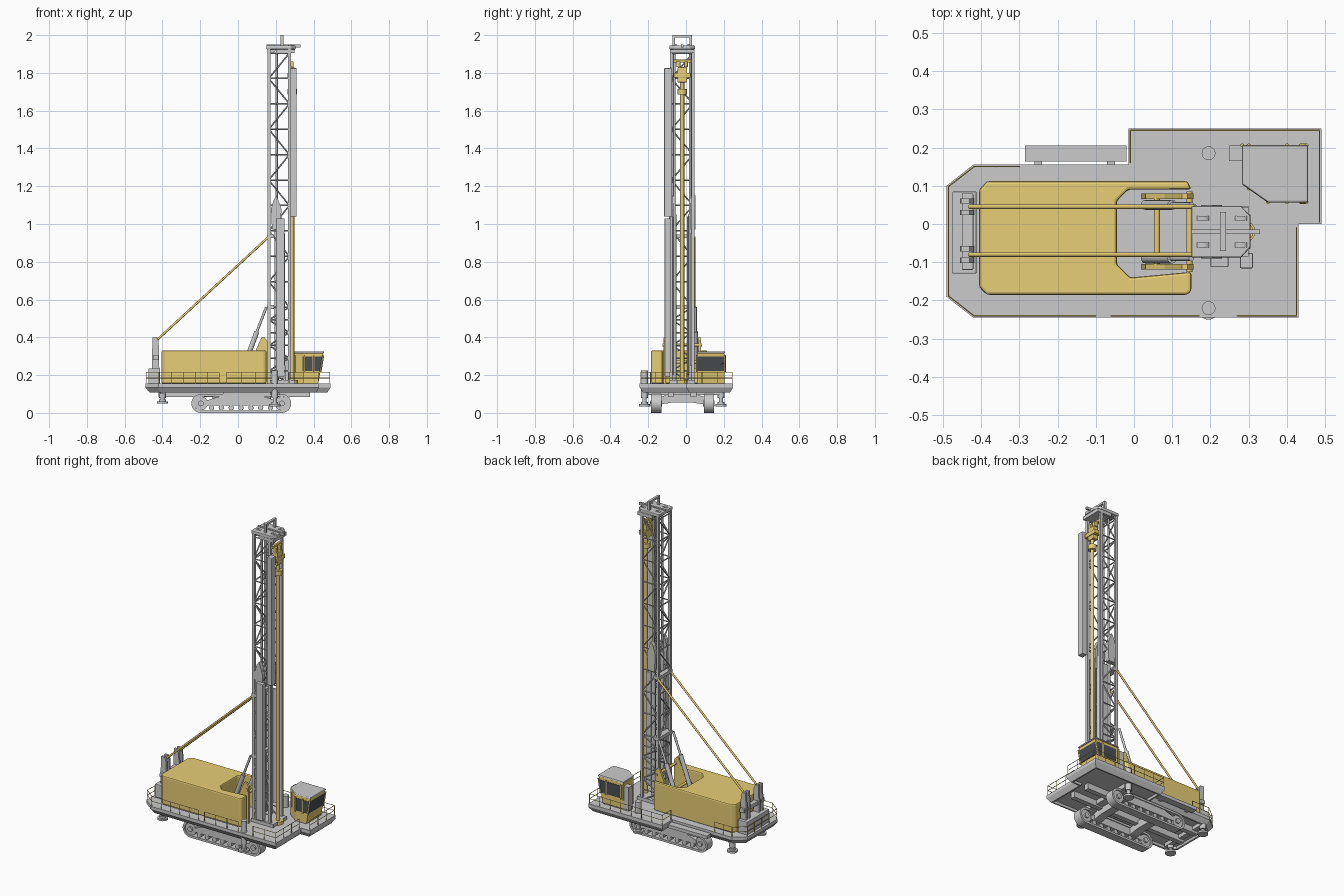
import bpy, bmesh, math
from mathutils import Vector, Matrix

if "Cube" in bpy.data.objects:
    bpy.data.objects.remove(bpy.data.objects["Cube"])

def material(name, col):
    m = bpy.data.materials.new(name)
    m.diffuse_color = col
    m.use_nodes = True
    m.node_tree.nodes["Principled BSDF"].inputs["Base Color"].default_value = m.diffuse_color
    return m

YEL = material("yellow_paint", (0.80, 0.62, 0.18, 1))
DARK = material("dark_glass", (0.07, 0.08, 0.09, 1))
CY = -0.02  # centre line of mast and crawler

def finish(bm, name, mat=None, bevel=0, smooth=False):
    bmesh.ops.recalc_face_normals(bm, faces=bm.faces)
    me = bpy.data.meshes.new(name)
    bm.to_mesh(me)
    bm.free()
    ob = bpy.data.objects.new(name, me)
    bpy.context.collection.objects.link(ob)
    if mat:
        me.materials.append(mat)
    if bevel:
        b = ob.modifiers.new("bevel", 'BEVEL')
        b.width, b.segments, b.limit_method = bevel, 2, 'ANGLE'
    if smooth:
        bpy.ops.object.select_all(action='DESELECT')
        ob.select_set(True)
        bpy.context.view_layer.objects.active = ob
        bpy.ops.object.shade_smooth_by_angle(angle=math.radians(40))
    return ob

def boxes(name, specs, mat=None, bevel=0):
    """specs: (x0, x1, y0, y1, z0, z1)"""
    bm = bmesh.new()
    for x0, x1, y0, y1, z0, z1 in specs:
        m = Matrix.Translation(((x0+x1)/2, (y0+y1)/2, (z0+z1)/2)) @ Matrix.Diagonal((x1-x0, y1-y0, z1-z0, 1))
        bmesh.ops.create_cube(bm, size=1, matrix=m)
    return finish(bm, name, mat, bevel)

def rods(name, segs, r, mat=None, n=8):
    """segs: (start, end[, radius])"""
    bm = bmesh.new()
    for s in segs:
        a, b = Vector(s[0]), Vector(s[1])
        rr = s[2] if len(s) > 2 else r
        rot = (b-a).to_track_quat('Z', 'Y').to_matrix().to_4x4()
        bmesh.ops.create_cone(bm, cap_ends=True, segments=n, radius1=rr, radius2=rr, depth=(b-a).length,
                              matrix=Matrix.Translation((a+b)/2) @ rot)
    return finish(bm, name, mat, smooth=n > 6)

def loft(name, rings, mat=None, bevel=0, smooth=False):
    bm = bmesh.new()
    vs = [[bm.verts.new(p) for p in ring] for ring in rings]
    n = len(vs[0])
    for a, b in zip(vs, vs[1:]):
        for i in range(n):
            bm.faces.new((a[i], a[(i+1) % n], b[(i+1) % n], b[i]))
    bm.faces.new(vs[0])
    bm.faces.new(vs[-1])
    return finish(bm, name, mat, bevel, smooth)

def prism(name, pts, z0, z1, mat=None, bevel=0):
    return loft(name, [[(x, y, z) for x, y in pts] for z in (z0, z1)], mat, bevel)

def side_prism(name, pts, y0, y1, mat=None, bevel=0):
    return loft(name, [[(x, y, z) for x, z in pts] for y in (y0, y1)], mat, bevel)

# Deck: vertical rim, tapered skirt and recessed underside
deck = [(-.49, -.19), (-.42, -.245), (.43, -.245), (.43, 0), (.49, 0), (.49, .25), (-.015, .25), (-.015, .155),
        (-.42, .155), (-.49, .10)]
bm = bmesh.new()
top = bm.faces.new([bm.verts.new((x, y, .155)) for x, y in deck])
low = [f for f in bmesh.ops.extrude_face_region(bm, geom=[top])['geom'] if isinstance(f, bmesh.types.BMFace)][0]
bmesh.ops.translate(bm, verts=low.verts, vec=(0, 0, -.02))
bm.faces.ensure_lookup_table()
if not any(f is not low and len(f.verts) == len(deck) for f in bm.faces):
    bm.faces.new([v for v in bm.verts if v.co.z > .15])
bmesh.ops.recalc_face_normals(bm, faces=bm.faces)
bmesh.ops.inset_region(bm, faces=[low], thickness=.025, depth=.028)
bmesh.ops.inset_region(bm, faces=[low], thickness=.012, depth=0)
bmesh.ops.inset_region(bm, faces=[low], thickness=.002, depth=-.015)
finish(bm, "deck")
boxes("side_walkway", [(-.285, -.02, .163, .205, .125, .145), (-.26, -.24, .14, .17, .125, .14),
                       (-.07, -.05, .14, .17, .125, .14)])

# Under-frame beams and crawler axles
boxes("under_frame", [(-.42, .38, -.095, -.065, .085, .13), (-.42, .38, .025, .055, .085, .13),
                      (-.41, -.38, -.19, .13, .10, .13), (.17, .22, -.20, .18, .095, .13)])
for i, x in enumerate((-.11, .15)):
    loft("axle_%d" % i, [[(x-.025, y, z), (x+.025, y, z), (x+.025, y, z+h), (x-.025, y, z+h)]
         for y, z, h in ((CY-.15, .04, .035), (CY-.05, .055, .05), (CY+.05, .055, .05), (CY+.15, .04, .035))])

# Crawlers: belt ring, wheels, rollers and side frame
def stadium(r):
    return [(cx + r*math.cos(math.radians(t)), .05 + r*math.sin(math.radians(t)))
            for cx, t0 in ((.232, -90), (-.197, 90)) for t in range(t0, t0+181, 15)]

for side, yc in (("front", -.158), ("back", .121)):
    bm = bmesh.new()
    rings = [[bm.verts.new((x, y, z)) for x, z in stadium(r)]
             for r, y in ((.05, yc-.027), (.05, yc+.027), (.037, yc+.027), (.037, yc-.027))]
    n = len(rings[0])
    for k in range(4):
        a, b = rings[k], rings[(k+1) % 4]
        for i in range(n):
            bm.faces.new((a[i], a[(i+1) % n], b[(i+1) % n], b[i]))
    finish(bm, side + "_track_belt", smooth=True)
    rods(side + "_track_wheels", [((x, yc-h, z), (x, yc+h, z), r) for x, z, r, h in
         [(-.197, .05, .037, .02), (.232, .05, .037, .02), (-.197, .05, .015, .03), (.232, .05, .015, .03)] +
         [(-.14+.052*i, .027, .014, .02) for i in range(7)]], .03, n=20)
    side_prism(side + "_track_frame", [(-.17, .04), (.2, .04), (.2, .065), (.14, .086), (-.1, .086), (-.17, .065)],
               yc-.023, yc+.023)
    boxes(side + "_track_guard", [(-.08, .17, yc-.02, yc+.02, .098, .107)])

# Levelling jacks
for name, x, y, ztop, zp in (("front_jack", .195, -.22, .225, .035), ("back_jack", .195, .185, .225, .035),
                             ("rear_jack_a", -.40, -.16, .15, .05), ("rear_jack_b", -.40, .12, .15, .05)):
    rods(name, [((x, y, .08), (x, y, ztop), .018), ((x, y, zp+.01), (x, y, .1), .011),
                ((x, y, zp), (x, y, zp+.011), .03), ((x, y, zp+.011), (x, y, zp+.022), .018)], .02, n=20)

# Machinery house with a recess for the mast foot
prism("machinery_house", [(-.405, -.165), (-.385, -.185), (.14, -.185), (.15, -.175), (.15, -.125), (-.01, -.14),
      (-.045, -.105), (-.045, .06), (-.015, .09), (.15, .09), (.14, .112), (-.385, .112), (-.405, .09)],
      .155, .33, YEL, .008)

# Operator cab
def cab_ring(z, grow=0, xmin=.283):
    s = .028 * (.32 - z) / .165  # windscreen leans outwards to the top
    g = grow
    return [(xmin, .205+g, z), (.453-s+g, .205+g, z), (.453-s+g, .058-g, z), (.35, .058-g, z), (xmin, .105-g, z)]

loft("cab_body", [cab_ring(.155), cab_ring(.316)], YEL, .004)
loft("cab_windows", [cab_ring(.222, .002, .30), cab_ring(.298, .002, .30)], DARK)
pillars = list(zip(cab_ring(.215, .001)[:4], cab_ring(.305, .001)[:4]))
pillars += [((x, y, .215), (x, y, .305)) for x in (.30, .40) for y in (.057 if x > .35 else .093, .206)]
rods("cab_pillars", pillars, .005, YEL, 6)
rods("window_grille", [((.438+.0002*i, .06, .23+.011*i), (.438+.0017*i+.002, .203, .23+.011*i)) for i in range(6)],
     .001, None, 4)
loft("cab_roof", [cab_ring(.316, .003), cab_ring(.326, 0)], None, .003)
boxes("cab_rear_cabinet", [(.248, .285, .165, .205, .155, .30)])

# Mast lattice: four chords, braced sides and back
X0, X1, Y0, Y1, ZB, ZT = .163, .272, -.078, .037, .155, 1.93
boxes("mast_chords", [(x-.008, x+.008, y-.007, y+.007, ZB, ZT) for x in (X0, X1) for y in (Y0, Y1)])
levels = [ZB+.0675*i for i in range(7)]
while levels[-1] < 1.85:
    levels.append(levels[-1] + .1345)
segs = []
for i, z in enumerate(levels):
    for y in (Y0, Y1):
        segs.append(((X0, y, z), (X1, y, z)))
    segs.append(((X0, Y0, z), (X0, Y1, z)))
    if i + 1 < len(levels):
        zn = levels[i+1]
        a, b = (X0, X1) if i % 2 else (X1, X0)
        c, d = (Y0, Y1) if i % 2 else (Y1, Y0)
        segs += [((a, y, z), (b, y, zn)) for y in (Y0, Y1)]
        segs.append(((X0, c, z), (X0, d, zn)))
rods("mast_braces", segs, .004, None, 6)
boxes("mast_collars", [(.153, .19, Y0-.008, Y1+.008, z, z+.02) for z in (.55, .925)] +
      [(.15, .30, Y0-.01, Y1+.01, .155, .175)])

# Crown with sheaves and lifting frame
prism("crown_plate", [(.15, -.088), (.28, -.088), (.305, -.06), (.305, .02), (.28, .047), (.15, .047)],
      1.925, 1.945, None, .004)
boxes("crown_frame", [(.225, .24, y-.006, y+.006, 1.94, 2.0) for y in (-.065, .025)] +
      [(.225, .24, -.071, .031, 1.988, 2.0), (.15, .33, CY-.006, CY+.006, 1.935, 1.95), (.20, .30, -.085, .045, 1.905, 1.925)])
rods("crown_sheaves", [((x, y-.006, 1.93), (x, y+.006, 1.93), .022) for x in (.18, .28) for y in (-.055, .015)], .02, n=20)

# Drill pipe, rotary head and its carriage
rods("drill_pipe", [((.287, CY, .14), (.287, CY, 1.78)), ((.287, CY, 1.685), (.287, CY, 1.715), .025),
                    ((.287, CY, .155), (.287, CY, .175), .03)], .011, YEL, 16)
boxes("rotary_head", [(.262, .305, -.065, .025, 1.775, 1.80), (.265, .30, -.045, .005, 1.75, 1.83),
      (.268, .295, -.05, -.03, 1.83, 1.86), (.268, .295, -.01, .01, 1.83, 1.86), (.265, .28, -.068, .028, 1.855, 1.87)],
      YEL, .003)

# Feed cylinders and pipe rack inside the mast
rods("feed_cylinders", [((.205, y, .17), (.205, y, 1.05)) for y in (-.062, .022)] +
     [((.205, y, 1.05), (.205, y, 1.9), .006) for y in (-.062, .022)], .011, None, 12)
for i, y in enumerate((-.077, .037)):
    side_prism("mast_bracket_%d" % i, [(.18, .97), (.225, .97), (.23, 1.08), (.205, 1.15), (.19, 1.13), (.175, 1.08)],
               y-.013, y+.013)
boxes("pipe_rack", [(.20, .247, -.113, -.085, .19, 1.03), (.215, .25, .02, .034, .25, .95)], None, .003)
boxes("hose_tray", [(.277, .311, -.116, -.076, 1.04, 1.825)], None, .003)
rods("feed_hoses", [((.225, y, .2), (.225, y, 1.04)) for y in (-.07, .01)], .005, None, 8)

# Mast stays, rear support and raising cylinders
STAYS = (.045, -.08)
rods("mast_stays", [((-.43, y, .385), (.16, y, .93)) for y in STAYS], .006, YEL, 10)
for i, y in enumerate(STAYS):
    side_prism("rear_post_%d" % i, [(-.455, .155), (-.415, .155), (-.42, .38), (-.43, .40), (-.452, .40), (-.455, .31)],
               y-.022, y-.008)
    side_prism("rear_post_outer_%d" % i, [(-.455, .155), (-.415, .155), (-.42, .38), (-.43, .40), (-.452, .40), (-.455, .31)],
               y+.008, y+.022)
boxes("rear_cabinet", [(-.475, -.412, -.13, .085, .155, .235), (-.45, -.42, -.12, .08, .28, .305)], None, .003)
rods("raising_cylinders", [((.03, y, .24), (.10, y, .43), .013) for y in (.05, -.09)] +
     [((.10, y, .43), (.15, y, .56), .007) for y in (.05, -.09)], .01, None, 12)
for i, y in enumerate((.073, -.112)):
    side_prism("mast_pivot_%d" % i, [(.02, .155), (.155, .155), (.155, .38), (.14, .40), (.125, .40), (.08, .30), (.03, .25)],
               y-.007, y+.007, YEL)
rods("mast_pivot_pin", [((.145, -.125, .36), (.145, .085, .36)), ((.06, -.115, .27), (.06, .075, .27))], .008, YEL, 12)

# Hand rails along the deck edges
def rail(path):
    out = []
    for (ax, ay), (bx, by) in zip(path, path[1:]):
        out += [((ax, ay, z), (bx, by, z)) for z in (.185, .215)]
        k = max(1, round(math.hypot(bx-ax, by-ay) / .07))
        out += [((ax+(bx-ax)*i/k, ay+(by-ay)*i/k, .15), (ax+(bx-ax)*i/k, ay+(by-ay)*i/k, .215)) for i in range(k+1)]
    return out

rods("hand_rails", rail([(-.1, -.24), (-.418, -.24), (-.485, -.188), (-.485, .098), (-.418, .15), (-.3, .15)]) +
     rail([(-.06, -.24), (.17, -.24)]) + rail([(.27, -.24), (.425, -.24), (.425, -.01)]) +
     rail([(.485, .005), (.485, .245), (-.01, .245), (-.01, .16)]), .0018, YEL, 6)
